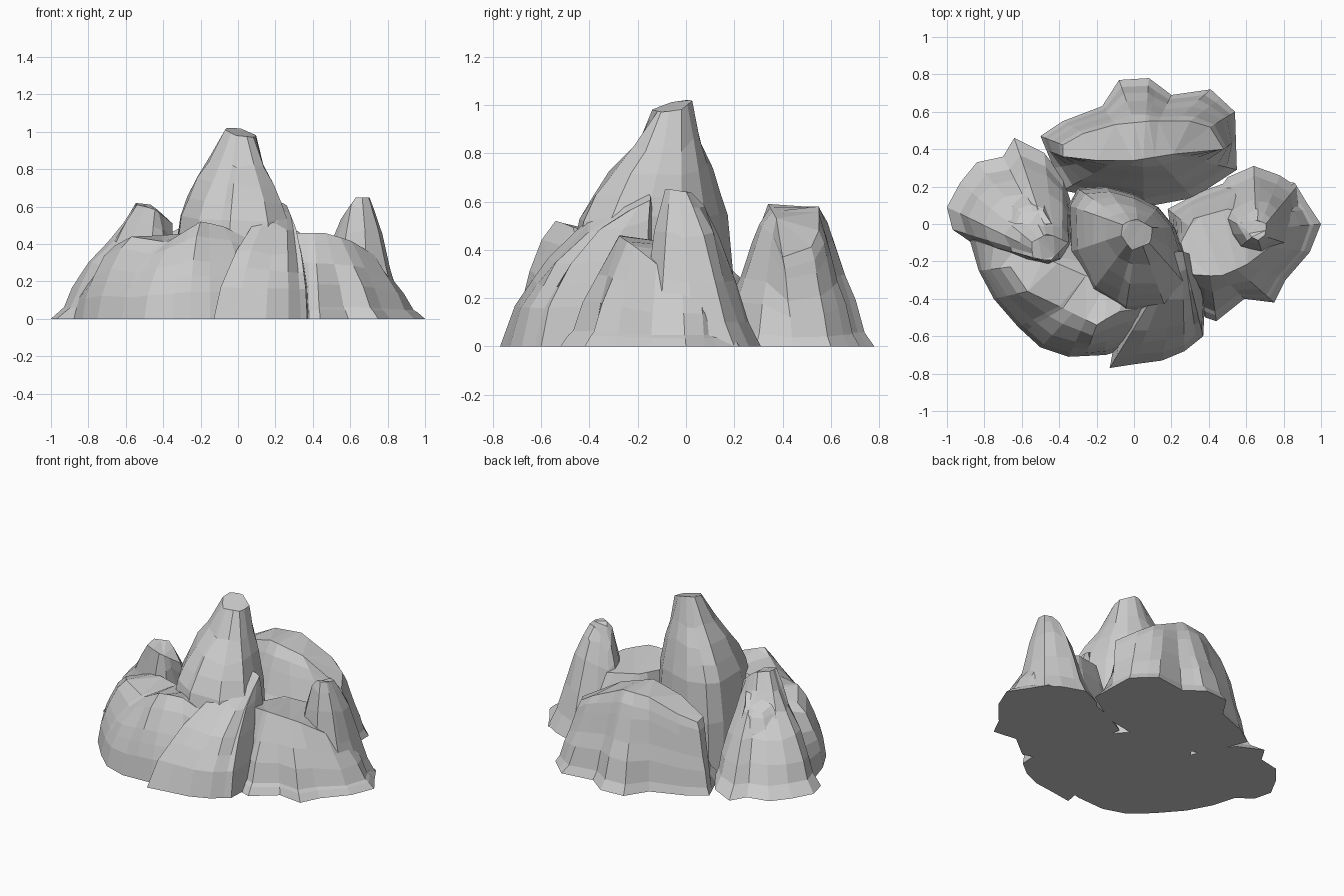
import bpy, bmesh, math, random
from mathutils import Vector

cube = bpy.data.objects.get("Cube")
if cube:
    bpy.data.objects.remove(cube, do_unlink=True)
random.seed(4)

stone = bpy.data.materials.new("grey stone")
stone.use_nodes = True
grey = (0.6, 0.6, 0.6, 1)
stone.diffuse_color = grey
stone.node_tree.nodes["Principled BSDF"].inputs["Base Color"].default_value = grey


def outline(points):
    """Turn hundredths into vectors; flat points get height zero."""
    return [Vector((p[0], p[1], p[2] if len(p) > 2 else 0)) / 100 for p in points]


def centre_of(points):
    return sum(points, Vector()) / len(points)


def angles_of(points):
    centre = centre_of(points)
    return [math.atan2(p.y - centre.y, p.x - centre.x) for p in points]


def sample(points, angle):
    """Point where a ray from the centre leaves the outline."""
    centre = centre_of(points)
    dx, dy = math.cos(angle), math.sin(angle)
    best, reach = centre, -1
    for i, p in enumerate(points):
        edge = points[(i + 1) % len(points)] - p
        cross = dx * edge.y - dy * edge.x
        if abs(cross) < 1e-9:
            continue
        off = p - centre
        distance = (off.x * edge.y - off.y * edge.x) / cross
        along = (off.x * dy - off.y * dx) / cross
        if -1e-4 <= along <= 1 + 1e-4 and distance > reach:
            best, reach = p + edge * along, distance
    return best


def rock(name, base, top, profile, rough=0.05):
    """Loft a ground outline up to a crest outline, with uneven columns."""
    base, top = outline(base), outline(top)
    angles = angles_of(base)
    for a in angles_of(top):
        if all(abs(math.remainder(a - b, math.tau)) > 0.12 for b in angles):
            angles.append(a)
    angles.sort()
    columns = [(sample(base, a), sample(top, a), random.uniform(-rough, rough))
               for a in angles]
    bm = bmesh.new()
    rings = []
    for height, spread in profile:
        ring = []
        for foot, crest, wobble in columns:
            co = crest.lerp(foot, spread)
            co.z = crest.z * height
            if 0 < height < 1:
                shift = wobble + random.uniform(-rough, rough) / 2
                co.xy += (foot - crest).xy * shift * min(1, 2 * (1 - spread) + 0.1)
                co.z *= 1 + random.uniform(-rough, rough) / 2
            ring.append(bm.verts.new(co))
        rings.append(ring)
    count = len(columns)
    for low, high in zip(rings, rings[1:]):
        for i in range(count):
            j = (i + 1) % count
            bm.faces.new((low[i], low[j], high[j], high[i]))
    bm.faces.new(rings[0][::-1])
    cap = bm.faces.new(rings[-1])
    bmesh.ops.triangulate(bm, faces=[cap])
    bmesh.ops.recalc_face_normals(bm, faces=bm.faces)
    mesh = bpy.data.meshes.new(name)
    bm.to_mesh(mesh)
    bm.free()
    mesh.materials.append(stone)
    obj = bpy.data.objects.new(name, mesh)
    bpy.context.collection.objects.link(obj)
    return obj


# Side profiles: (height fraction, spread from crest to foot)
slab = [(0, 1), (.1, .83), (.33, .67), (.51, .48), (.75, .28), (.88, .17), (1, 0)]
tower = [(0, 1), (.3, .97), (.54, .84), (.63, .7), (.73, .5), (.84, .25), (1, 0)]
boulder = [(0, 1), (.28, .9), (.45, .77), (.6, .63), (.85, .32), (1, 0)]
crag = [(0, 1), (.1, .85), (.27, .74), (.48, .57), (.68, .3), (.85, .15), (1, 0)]
ledge = [(0, 1), (.1, .86), (.14, .78), (.4, .6), (.65, .35), (1, 0)]
spike = [(0, 1), (.16, .8), (.42, .58), (.72, .35), (.92, .14), (1, 0)]

# Long slab at the back
rock("back_boulder",
     [(-50, 47), (-38, 55), (-17, 63), (-8, 77), (8, 78), (20, 69), (41, 72),
      (54, 60), (55, 29), (32, 14), (5, 9), (-38, 18)],
     [(-38, 36, 45), (-20, 34, 54), (0, 34, 59), (25, 38, 52), (48, 40, 37),
      (47, 50, 37), (30, 55, 48), (8, 55, 58), (-12, 53, 57), (-38, 45, 43)],
     slab, 0.03)

# Tall middle peak, steep at the back
rock("central_peak",
     [(-35, 10), (-30, 19), (-15, 20), (0, 16), (13, 9), (22, -2), (28, -18),
      (30, -35), (18, -48), (-5, -50), (-24, -38), (-34, -15)],
     [(-6, 0, 102), (1, 3, 102), (10, -2, 98), (9, -10, 97), (-1, -14, 98),
      (-7, -7, 101)], tower)

# Ridge and toe in front of the peak
rock("front_buttress",
     [(-13, -77), (0, -75), (15, -73), (27, -68), (37, -60), (38, -40),
      (33, -17), (20, -12), (0, -25), (-8, -50)],
     [(19, -16, 64), (26, -14, 61), (28, -24, 56), (19, -28, 60)], boulder)

# Broad mass at the front and right-hand side
rock("front_boulder",
     [(-88, -8), (-83, -25), (-75, -40), (-62, -55), (-50, -66), (-35, -71),
      (-15, -70), (5, -64), (18, -49), (10, -20), (-30, -5), (-70, -5)],
     [(-68, -20, 38), (-57, -36, 44), (-38, -45, 41), (-20, -54, 52),
      (-9, -47, 50), (17, -43, 37), (-4, -32, 46), (-25, -28, 46),
      (-48, -18, 44)], boulder, 0.03)

# Craggy outcrop on the right-hand side
rock("right_outcrop",
     [(-100, 9), (-93, 22), (-84, 33), (-70, 36), (-64, 46), (-48, 38),
      (-38, 25), (-30, 0), (-32, -22), (-50, -27), (-75, -18), (-97, -3)],
     [(-55, -10, 62), (-46, -5, 61), (-35, -10, 51), (-45, -20, 59),
      (-54, -18, 61)], crag, 0.06)
rock("right_shoulder",
     [(-86, 8), (-78, 20), (-62, 27), (-45, 24), (-38, 5), (-62, -8)],
     [(-63, 0, 46), (-61, 6, 42), (-48, 7, 44), (-44, 0, 50)], spike, 0.06)

# Stepped block and spire on the left-hand side
rock("left_block",
     [(38, -50), (44, -52), (59, -40), (75, -42), (81, -30), (94, -15),
      (100, 0), (92, 12), (86, 22), (60, 26), (35, 17), (18, 8), (22, -20)],
     [(25, -10, 42), (30, -27, 46), (46, -28, 46), (60, -22, 42),
      (73, -12, 34), (73, 5, 34), (50, 8, 40), (32, 3, 42)], ledge, 0.03)
rock("left_spire",
     [(39, 9), (50, 25), (64, 31), (78, 26), (87, 20), (91, 5), (87, -12),
      (70, -20), (50, -18), (41, -6)],
     [(57, 1, 55), (63, -7, 65), (66, -9, 65), (70, -6, 65), (71, 0, 64),
      (66, 2, 64)], spike, 0.06)
